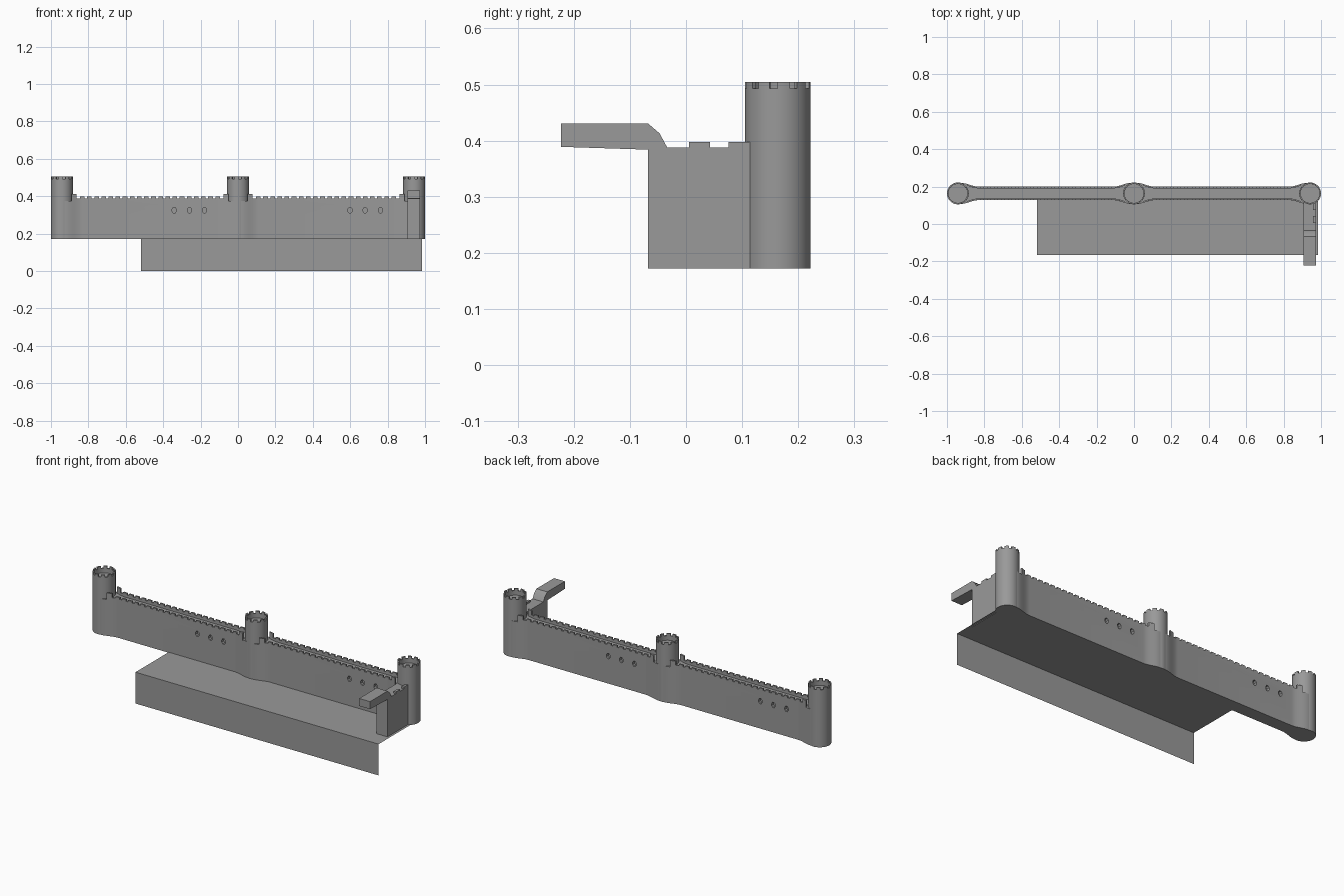
import bpy
import bmesh
import math

if "Cube" in bpy.data.objects:
    bpy.data.objects.remove(bpy.data.objects["Cube"])

stone = bpy.data.materials.new("grey stone")
stone.use_nodes = True
GREY = (0.32, 0.32, 0.32, 1)
stone.diffuse_color = GREY
stone.node_tree.nodes["Principled BSDF"].inputs["Base Color"].default_value = GREY

BASE, WALK, SILL, CREST = 0.172, 0.375, 0.389, 0.398
AXIS = 0.1635                  # wall centre line in y
RADIUS, TOWER_TOP = 0.0585, 0.505
SPAN = 0.9415                  # distance between towers
HALF, FLARE = 0.036, 0.11
THICK = 0.009                  # parapet thickness
built = []


def finish(name, bm):
    bmesh.ops.recalc_face_normals(bm, faces=bm.faces)
    mesh = bpy.data.meshes.new(name)
    bm.to_mesh(mesh)
    bm.free()
    ob = bpy.data.objects.new(name, mesh)
    bpy.context.collection.objects.link(ob)
    mesh.materials.append(stone)
    built.append(ob)
    return ob


def prism(bm, points, offset):
    """Extrude a closed outline of 3D points along an offset."""
    face = bm.faces.new([bm.verts.new(p) for p in points])
    out = bmesh.ops.extrude_face_region(bm, geom=[face], use_keep_orig=True)
    verts = [v for v in out["geom"] if isinstance(v, bmesh.types.BMVert)]
    bmesh.ops.translate(bm, verts=verts, vec=offset)


def slab(bm, outline, z0, z1):
    prism(bm, [(x, y, z0) for x, y in outline], (0, 0, z1 - z0))


def box(bm, x0, x1, y0, y1, z0, z1):
    slab(bm, [(x0, y0), (x1, y0), (x1, y1), (x0, y1)], z0, z1)


def half_width(x):
    """Half thickness of the wall, swelling smoothly beside each tower."""
    d = min(abs(x - t) for t in (-SPAN, 0, SPAN))
    t = min(max((FLARE - d) / (FLARE - 0.015), 0), 1)
    return HALF + (RADIUS - 0.002 - HALF) * t * t * (3 - 2 * t)


def stations(a, b):
    """Sample points along a wall, dense only inside the flares."""
    steps = [FLARE * i / 10 for i in range(11)]
    xs = {a, b}
    for t in (-SPAN, 0, SPAN):
        xs |= {t + s for s in steps} | {t - s for s in steps}
    return sorted(x for x in xs if a <= x <= b)


def parapet_strip(bm, a, b, side, z0, z1):
    xs = stations(a, b)
    outer = [(x, AXIS + side * half_width(x)) for x in xs]
    inner = [(x, AXIS + side * (half_width(x) - THICK)) for x in xs]
    slab(bm, outer + inner[::-1], z0, z1)


def ring_piece(bm, cx, a0, a1, r0, r1, z0, z1, n):
    angles = [a0 + (a1 - a0) * i / n for i in range(n + 1)]
    pts = [(cx + r1 * math.cos(a), AXIS + r1 * math.sin(a)) for a in angles]
    pts += [(cx + r0 * math.cos(a), AXIS + r0 * math.sin(a)) for a in reversed(angles)]
    slab(bm, pts, z0, z1)


# Wall body with flares, then recessed windows on both faces
bm = bmesh.new()
xs = stations(-SPAN, SPAN)
front = [(x, AXIS - half_width(x)) for x in xs]
back = [(x, AXIS + half_width(x)) for x in reversed(xs)]
slab(bm, front + back, BASE, WALK)
wall = finish("curtain_wall", bm)

bm = bmesh.new()
for side in (-1, 1):
    for centre in (-0.26, 0.68):
        for k in (-1, 0, 1):
            x = -side * (centre + 0.081 * k)
            ring = [math.radians(22.5 + 45 * i) for i in range(8)]
            pts = [(x + 0.012 * math.cos(a), AXIS + side * 0.018,
                    0.325 + 0.016 * math.sin(a)) for a in ring]
            prism(bm, pts, (0, side * 0.05, 0))
cutter = finish("window_cutter", bm)
cutter.hide_render = True
cut = wall.modifiers.new("windows", "BOOLEAN")
cut.operation = "DIFFERENCE"
cut.object = cutter
cut.solver = "EXACT"
graph = bpy.context.evaluated_depsgraph_get()
cut_mesh = bpy.data.meshes.new_from_object(wall.evaluated_get(graph))
wall.modifiers.clear()
wall.data = cut_mesh
built.remove(cutter)
bpy.data.objects.remove(cutter)

# Parapets and battlements along both edges of each wall
COUNT = 20
for label, start in (("right", -SPAN), ("left", 0)):
    for edge, side in (("front", -1), ("back", 1)):
        bm = bmesh.new()
        a, b = start + 0.05, start + SPAN - 0.05
        parapet_strip(bm, a, b, side, WALK - 0.005, SILL)
        parapet_strip(bm, a, a + 0.028, side, SILL, 0.411)
        parapet_strip(bm, b - 0.028, b, side, SILL, 0.411)
        a, b = a + 0.04, b - 0.04
        pitch = (b - a) / COUNT
        for i in range(COUNT):
            x = a + pitch * i
            parapet_strip(bm, x + pitch * 0.18, x + pitch * 0.82, side, SILL, CREST)
        finish(f"{label}_{edge}_parapet", bm)

# Round towers: hollow-topped drum with a ring of merlons
SIDES, MERLONS = 40, 10
for label, cx in (("right", -SPAN), ("middle", 0), ("left", SPAN)):
    bm = bmesh.new()
    inner = RADIUS - 0.008
    profile = [(RADIUS, BASE), (RADIUS, TOWER_TOP - 0.012),
               (inner, TOWER_TOP - 0.012), (inner, 0.468)]
    rings = []
    for r, z in profile:
        rings.append([bm.verts.new((cx + r * math.cos(math.tau * i / SIDES),
                                    AXIS + r * math.sin(math.tau * i / SIDES), z))
                      for i in range(SIDES)])
    for low, high in zip(rings, rings[1:]):
        for i in range(SIDES):
            j = (i + 1) % SIDES
            bm.faces.new((low[i], low[j], high[j], high[i]))
    bm.faces.new(rings[0][::-1])
    bm.faces.new(rings[-1])
    for i in range(MERLONS):
        a = math.tau * i / MERLONS
        ring_piece(bm, cx, a, a + math.tau / MERLONS * 0.6, inner, RADIUS,
                   TOWER_TOP - 0.012, TOWER_TOP, 3)
    finish(f"{label}_tower", bm)

# Short spur wall running forward from the left tower
X0, X1 = 0.905, 0.972
bm = bmesh.new()
box(bm, X0, X1, -0.068, 0.116, BASE, SILL - 0.001)
finish("spur_wall", bm)

bm = bmesh.new()
for y0, y1 in ((0.005, 0.043), (0.076, 0.116)):
    box(bm, X1 - 0.014, X1, y0, y1, SILL - 0.002, CREST)
finish("spur_merlons", bm)

# Raised overhanging arm on the spur
bm = bmesh.new()
arm = [(-0.223, 0.389), (-0.223, 0.431), (-0.068, 0.431),
       (-0.047, 0.413), (-0.033, 0.387), (-0.068, 0.384)]
prism(bm, [(X0, y, z) for y, z in arm], (X1 - X0, 0, 0))
finish("overhanging_arm", bm)

# Thin ground terrace and its front drop
bm = bmesh.new()
L, R, FRONT, REAR = -0.518, 0.985, -0.165, AXIS - HALF
v = [bm.verts.new(p) for p in ((L, FRONT, 0), (R, FRONT, 0), (R, FRONT, BASE + 0.003),
                               (L, FRONT, BASE + 0.003), (R, REAR, BASE + 0.003),
                               (L, REAR, BASE + 0.003))]
bm.faces.new((v[0], v[1], v[2], v[3]))
bm.faces.new((v[3], v[2], v[4], v[5]))
finish("terrace", bm)

# Smooth the curved faces, keep the edges sharp
bpy.ops.object.select_all(action="DESELECT")
for ob in built:
    ob.select_set(True)
bpy.context.view_layer.objects.active = built[0]
bpy.ops.object.shade_smooth_by_angle(angle=math.radians(30))
